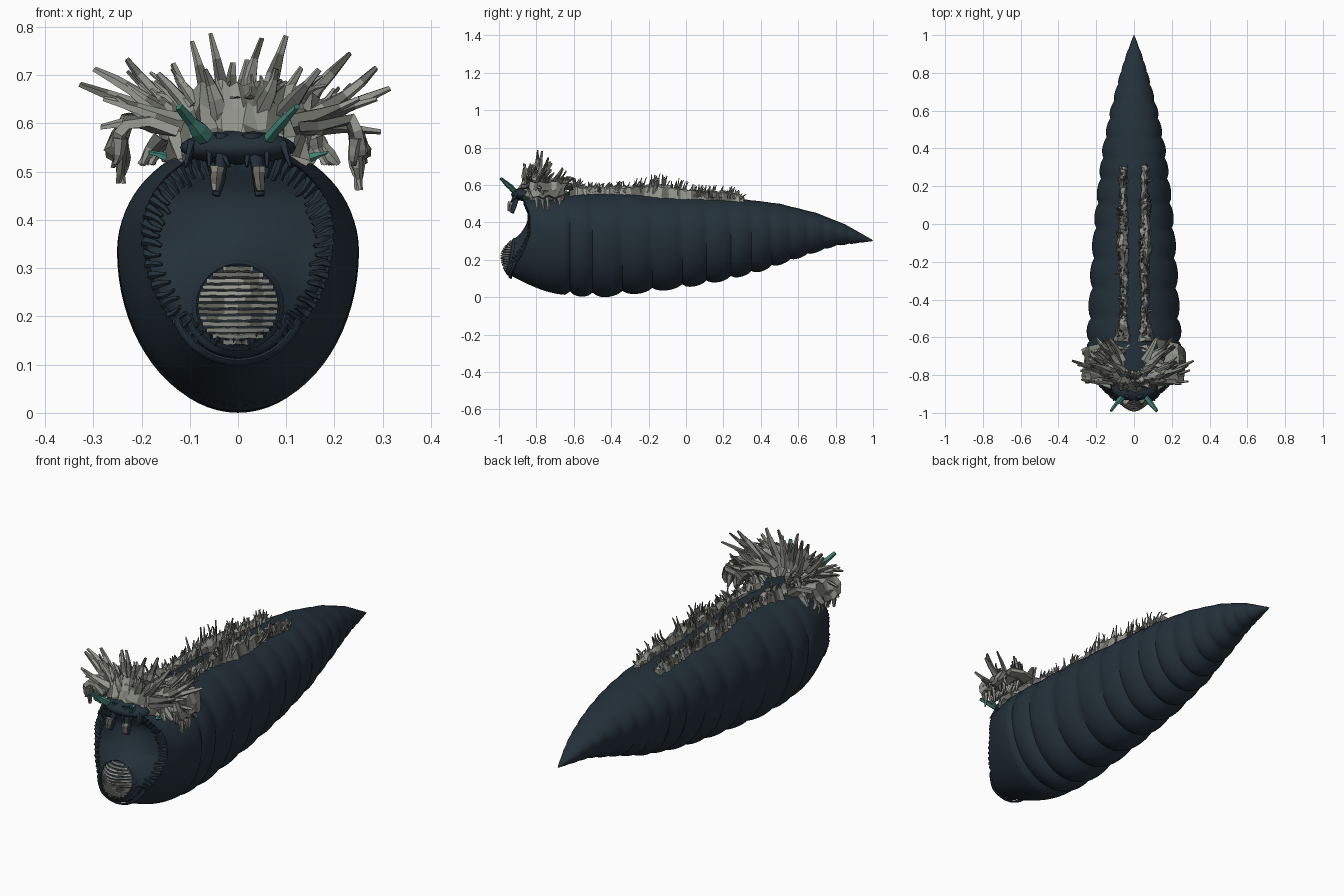
import bpy, bmesh, random
from math import sin, cos, pi, exp, sqrt, radians
from mathutils import Vector, noise

random.seed(4)
cube = bpy.data.objects.get("Cube")
if cube:
    bpy.data.objects.remove(cube)


def material(name, rgb):
    m = bpy.data.materials.new(name)
    m.use_nodes = True
    m.diffuse_color = (*rgb, 1)
    m.node_tree.nodes["Principled BSDF"].inputs["Base Color"].default_value = (*rgb, 1)
    return m


HIDE = material("dark blue hide", (0.017, 0.03, 0.042))
STONE = material("pale grey horn", (0.29, 0.30, 0.265))
WORN = material("weathered grey horn", (0.13, 0.135, 0.115))
TEAL = material("teal crystal", (0.05, 0.22, 0.17))


def finish(bm, name, mats, smooth=False, thickness=0):
    bmesh.ops.recalc_face_normals(bm, faces=bm.faces)
    if len(mats) > 1:  # worn patches follow a noise field
        for f in bm.faces:
            f.material_index = int(noise.noise(f.calc_center_median() * 22) > 0.12)
    me = bpy.data.meshes.new(name)
    bm.to_mesh(me)
    bm.free()
    ob = bpy.data.objects.new(name, me)
    bpy.context.collection.objects.link(ob)
    for m in mats:
        me.materials.append(m)
    if thickness:
        mod = ob.modifiers.new("thickness", 'SOLIDIFY')
        mod.thickness, mod.offset = thickness, 0
    if smooth:
        bpy.ops.object.select_all(action='DESELECT')
        ob.select_set(True)
        bpy.context.view_layer.objects.active = ob
        bpy.ops.object.shade_smooth_by_angle(angle=radians(50))
    return ob


def loft(bm, rings, closed=True, caps=True):
    vs = [[bm.verts.new(p) for p in r] for r in rings]
    n = len(rings[0])
    for a, b in zip(vs, vs[1:]):
        for i in range(n if closed else n - 1):
            j = (i + 1) % n
            bm.faces.new((a[i], a[j], b[j], b[i]))
    if closed and caps:
        bm.faces.new(vs[0])
        bm.faces.new(vs[-1])


def lerp_table(table, t):
    for (a, va), (b, vb) in zip(table, table[1:]):
        if t <= b:
            return va + (vb - va) * max(0, (t - a) / (b - a))
    return table[-1][1]


def jitter(amount):
    return Vector([random.uniform(-amount, amount) for _ in range(3)])


def spike(bm, base, tip, radius, bend=0.012, end=0.3, sides=5):
    base, tip = Vector(base), Vector(tip)
    d = (tip - base).normalized()
    u = d.orthogonal().normalized()
    v = d.cross(u)
    off, rings = jitter(bend), []
    for k in range(5):
        t = k / 4
        c = base.lerp(tip, t) + off * sin(pi * t)
        r = radius * (1 - (1 - end) * t) * random.uniform(0.8, 1.15)
        rings.append([c + u * r * cos(2 * pi * i / sides) + v * r * 0.7 * sin(2 * pi * i / sides)
                      for i in range(sides)])
    loft(bm, rings)


# Body profile along its length
TOP = [(-.62, .565), (-.3, .56), (0, .54), (.3, .525), (.5, .5), (.7, .45), (.85, .39), (1, .305)]
BOTTOM = [(-.62, .012), (-.45, .004), (-.2, .03), (0, .055), (.2, .09), (.4, .14), (.6, .21), (.8, .275), (1, .3)]
WIDTH = [(-.62, .25), (-.4, .235), (-.2, .225), (0, .21), (.2, .19), (.4, .165), (.6, .125), (.8, .072), (.9, .04), (1, .002)]
CREASES = [-.62, -.5, -.34, -.18, -.02, .11, .24, .35, .46, .56, .65, .74, .81, .87, .93, 1]
RIM_Y = [(.13, -.90), (.2, -.87), (.34, -.83), (.45, -.835), (.53, -.87)]
N = 72


def section(w, top, bottom, theta):
    zc = bottom + 0.59 * (top - bottom)
    h = top - zc if cos(theta) > 0 else zc - bottom
    return w * sin(theta), zc + h * cos(theta)


def face_y(x, z):
    return lerp_table(RIM_Y, z) - 0.12 * exp(-(x / .115) ** 2 - ((z - .235) / .12) ** 2)


def rim(theta, r=1):
    x, z = section(.19, .54, .13, theta)
    x, z = x * r, .3 + (z - .3) * r
    return Vector((x, face_y(x, z), z))


# Body: concave face, rounded collar, then overlapping segments
angles = [2 * pi * i / N for i in range(N)]
rings = [[rim(a, r) for a in angles] for r in [.02] + [k / 12 for k in range(1, 12)]]
rings.append([rim(a) + Vector((0, .015, 0)) for a in angles])
for k in range(12):
    t = k / 12
    e, ring = sin(t * pi / 2), []
    for a in angles:
        x, z = section(.25, .565, .012, a)
        p = rim(a, 1.04)
        ring.append((p.x + (x - p.x) * e, p.y + (-.62 - p.y) * t, p.z + (z - p.z) * e))
    rings.append(ring)
for a, b in zip(CREASES, CREASES[1:]):
    for k in range(7):
        t = k / 7
        y = a + (b - a) * t
        w, top, bot = (lerp_table(tab, y) for tab in (WIDTH, TOP, BOTTOM))
        swell, ring = 0.075 * (sin(pi * t) ** .65 - .75), []
        for th in angles:
            x, z = section(w, top, bot, th)
            s = 1 + swell * (.12 + .88 * min(1, 1 - cos(th)))
            zc = bot + .59 * (top - bot)
            ring.append((x * s, y, max(0, zc + (z - zc) * s)))
        rings.append(ring)
rings.append([(.001 * sin(a), 1, .302 + .001 * cos(a)) for a in angles])
bm = bmesh.new()
loft(bm, rings)
finish(bm, "body", [HIDE], True)

# Small teeth lining the face rim
bm = bmesh.new()
for i in range(58):
    a = radians(22 + 316 * i / 57)
    out, inner = rim(a, 1.03), rim(a, .84 + random.uniform(-.03, .03))
    spike(bm, out + Vector((0, .005, 0)), inner + Vector((0, -.008, 0)), .011, .004, .45)
finish(bm, "rim_teeth", [HIDE])


def face_tube(bm, cx, cz, rx, rz, a0, a1, radius):
    rings = []
    for k in range(41):
        a = radians(a0 + (a1 - a0) * k / 40)
        ring = []
        for j in range(6):
            r = radius * cos(j * pi / 3)
            x, z = cx + (rx + r) * sin(a), cz + (rz + r) * cos(a)
            ring.append((x, face_y(x, z) - .003 - radius * sin(j * pi / 3), z))
        rings.append(ring)
    loft(bm, rings)


# Mouth ring and lower lip folds
bm = bmesh.new()
face_tube(bm, 0, .222, .09, .09, 0, 360, .006)
face_tube(bm, 0, .222, .105, .1, 100, 260, .008)
face_tube(bm, 0, .24, .135, .135, 110, 250, .008)
finish(bm, "lip_folds", [HIDE], True)

# Horizontal filter slats filling the mouth
bm = bmesh.new()
for i in range(13):
    dz = -.075 + .0125 * i
    half = sqrt(max(.0002, .081 ** 2 - dz * dz))
    rows = []
    for h in (-.0042, .0042):
        z = .222 + dz + h
        cols = [half * (k / 6 - 1) for k in range(13)]
        rows.append([(x, face_y(x, z) - .007, z + random.uniform(-.001, .001)) for x in cols])
    loft(bm, rows, False)
finish(bm, "mouth_slats", [STONE, WORN], False, .006)

# Brow and two drooping feelers with horn plates
bm = bmesh.new()
bmesh.ops.create_uvsphere(bm, u_segments=24, v_segments=12, radius=1)
for v in bm.verts:
    v.co = Vector((v.co.x * .12, v.co.y * .065 - .87, v.co.z * .035 + .55))
for s in (-1, 1):
    spike(bm, (s * .03, -.90, .575), (s * .045, -.93, .45), .026, .004, .4, 8)
    for dx in (-.03, .0, .035):
        spike(bm, (s * (.06 + dx), -.9, .56), (s * (.06 + dx * 1.4), -.935, .51), .014, .004, .3)
finish(bm, "brow_and_feelers", [HIDE], True)
bm = bmesh.new()
for s in (-1, 1):
    spike(bm, (s * .043, -.937, .51), (s * .047, -.945, .46), .02, .003, .5, 6)
finish(bm, "feeler_plates", [STONE, WORN])

# Teal crystals beside the brow
bm = bmesh.new()
for s in (-1, 1):
    spike(bm, (s * .065, -.92, .57), (s * .122, -.99, .635), .021, .003, .45)
    spike(bm, (s * .15, -.85, .53), (s * .185, -.86, .54), .012, .002, .3)
finish(bm, "eye_crystals", [TEAL])

# Horn crest: horseshoe base around a bare oval
bm = bmesh.new()
rings = []
for k in range(49):
    f = radians(-155 + 310 * k / 48)
    s, c = sin(f), cos(f)
    inner = Vector((.06 * s, -.71 - .07 * c, .56))
    top = Vector((.17 * s, -.75 - .09 * c, .635 + .05 * c))
    outer = Vector((.155 * s, -.76 - .15 * c, .55 - .03 * abs(s)))
    row = [inner, inner.lerp(top, .5), top, top.lerp(outer, .33), top.lerp(outer, .66), outer]
    rings.append([p + jitter(.012) for p in row])
loft(bm, rings)

# Crest spikes fanning up, out and down
TIPS = [(.012, -.8, .73), (.05, -.79, .78), (.1, -.77, .775), (.075, -.86, .72), (.135, -.72, .72), (.17, -.83, .71),
        (.18, -.66, .69), (.23, -.74, .74), (.29, -.75, .72), (.32, -.72, .68), (.25, -.84, .66),
        (.29, -.78, .59), (.2, -.6, .63), (.28, -.83, .65), (.13, -.6, .64)]
for s in (-1, 1):
    for x, y, z in TIPS:
        tip = Vector((s * x, y, z)) + jitter(.008)
        base = Vector((s * x * .45, -.83 + (y + .83) * .45, .6))
        spike(bm, base, tip, .027, .014, .24)
    for _ in range(34):
        f = radians(random.uniform(0, 145))
        base = Vector((s * .15 * sin(f), -.75 - .1 * cos(f), .61 + .04 * cos(f)))
        reach = random.uniform(.05, .1)
        tip = base + Vector((s * sin(f) * reach, .04 - .03 * cos(f), reach * random.uniform(.3, .9)))
        spike(bm, base, tip, .015, .01, .25)
finish(bm, "horn_crest", [STONE, WORN])

# Drooping side lobes of the crest
for s, side in ((1, "left"), (-1, "right")):
    bm = bmesh.new()
    rows = []
    for k in range(9):
        t = k / 8
        a = Vector((s * .12, -.88 + .27 * t, .585))
        m = Vector((s * .23, -.84 + .2 * t, .605))
        b = Vector((s * .262, -.83 + .17 * t, .53 + .03 * abs(t - .5)))
        rows.append([p + jitter(.01) for p in (a, a.lerp(m, .5), m, m.lerp(b, .5), b)])
    loft(bm, rows, False)
    finish(bm, side + "_crest_lobe", [STONE, WORN], False, .02)
    bm = bmesh.new()
    for k in range(9):
        y = -.83 + .021 * k
        drop = random.uniform(.46, .52)
        spike(bm, (s * .245, y, .57), (s * random.uniform(.235, .265), y + .01, drop), .019, .008, .35)
        spike(bm, (s * .16, y, .57), (s * random.uniform(.175, .21), y, .515), .02, .008, .35)
    finish(bm, side + "_lobe_fringe", [STONE, WORN])

# Paired jagged ridges along the back
CREST_H = [(-.62, .05), (-.5, .03), (-.3, .04), (-.15, .07), (0, .05), (.1, .035), (.22, .05), (.32, .01)]
for s, side in ((1, "left"), (-1, "right")):
    bm = bmesh.new()
    rings = []
    for k in range(64):
        y = -.62 + .93 * k / 63
        z, h = lerp_table(TOP, y), lerp_table(CREST_H, y)
        w = .021 + .014 * max(0, 1 - abs(y + .12) / .2) + .03 * max(0, -.48 - y) / .14
        c = .05 + w * .3
        shape = ((-w, -.03), (-w * .8, h * .4), (-w * .2, h * .75), (w * .5, h * .6), (w, -.035))
        rings.append([Vector((s * (c + dx), y, z + dz)) + jitter(.007) for dx, dz in shape])
    loft(bm, rings)
    for _ in range(85):
        y = random.uniform(-.6, .29)
        h = lerp_table(CREST_H, y)
        base = Vector((s * (.055 + random.uniform(-.02, .025)), y, lerp_table(TOP, y)))
        tip = base + Vector((random.uniform(-.015, .025) * s, random.uniform(-.01, .035), h * random.uniform(.8, 1.7)))
        spike(bm, base, tip, .01, .008, .25)
    finish(bm, side + "_back_ridge", [STONE, WORN])
